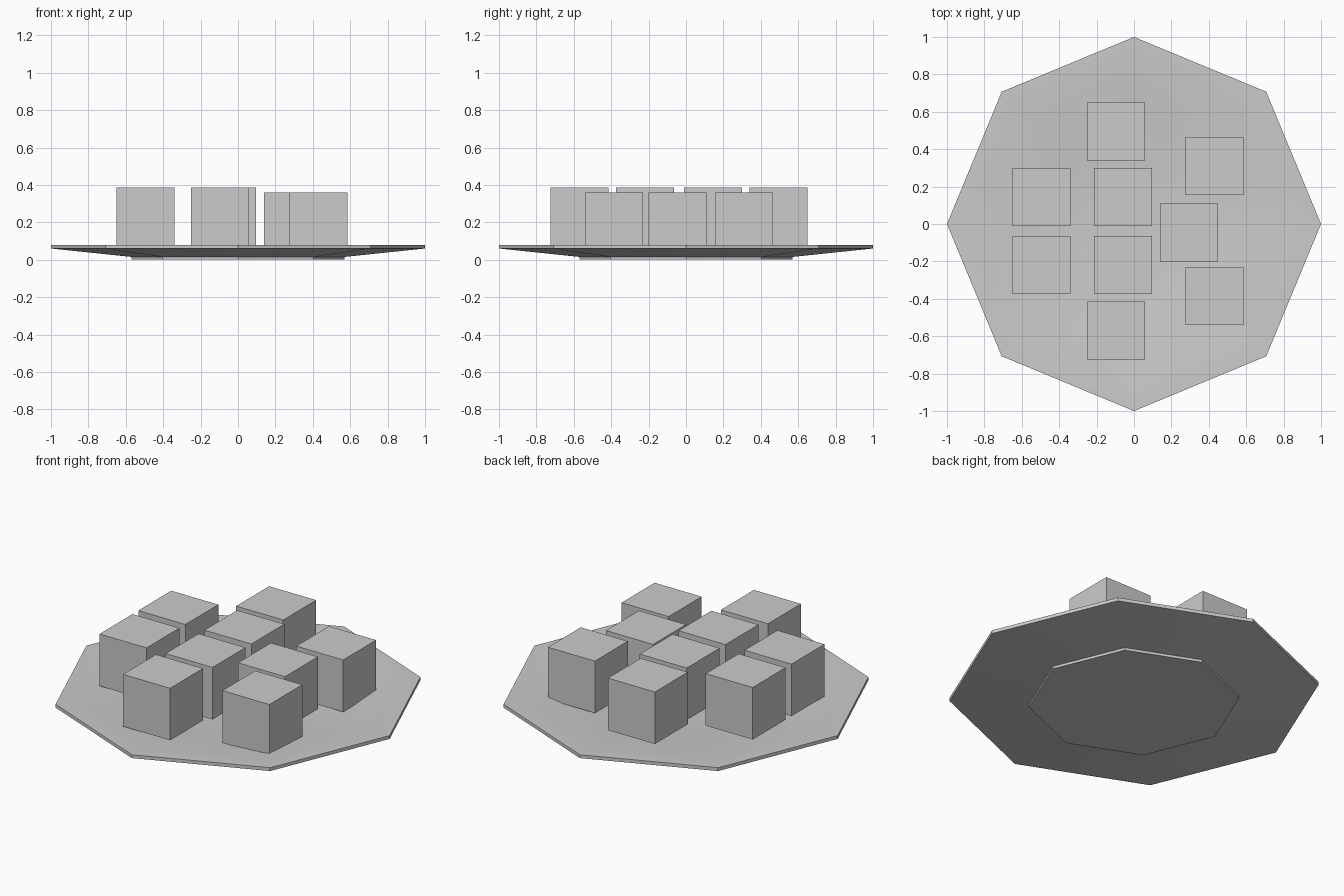
import bpy, bmesh
from math import cos, sin, pi

if "Cube" in bpy.data.objects:
    bpy.data.objects.remove(bpy.data.objects["Cube"])

SIDES = 8
CUBE = 0.31


def make_object(name, bm):
    bmesh.ops.recalc_face_normals(bm, faces=bm.faces[:])
    mesh = bpy.data.meshes.new(name)
    bm.to_mesh(mesh)
    bm.free()
    obj = bpy.data.objects.new(name, mesh)
    bpy.context.collection.objects.link(obj)
    return obj


# Octagonal plate: (radius, height) profile from foot, around the rim, to the floor
profile = [(0.57, 0.0), (0.57, 0.015), (1.0, 0.06), (1.0, 0.08),
           (0.89, 0.08), (0.57, 0.035)]
bm = bmesh.new()
rings = [[bm.verts.new((r * cos(2 * pi * i / SIDES), r * sin(2 * pi * i / SIDES), z))
          for i in range(SIDES)] for r, z in profile]
for a, b in zip(rings, rings[1:]):
    for i in range(SIDES):
        j = (i + 1) % SIDES
        bm.faces.new((a[i], a[j], b[j], b[i]))
bm.faces.new(rings[0])
bm.faces.new(rings[-1])
plate = make_object("plate", bm)
bpy.context.view_layer.objects.active = plate
plate.select_set(True)
bpy.ops.object.shade_smooth_by_angle(angle=pi / 6)

# Food cubes: a higher group on the left, a lower group on the right
groups = {
    0.077: [(-0.095, 0.495), (-0.495, 0.145), (-0.06, 0.145),
            (-0.495, -0.22), (-0.06, -0.22), (-0.095, -0.57)],
    0.05: [(0.43, 0.31), (0.295, -0.045), (0.43, -0.385)],
}
for base, spots in groups.items():
    for x, y in spots:
        bm = bmesh.new()
        bmesh.ops.create_cube(bm, size=CUBE)
        make_object("food_cube", bm).location = (x, y, base + CUBE / 2)
